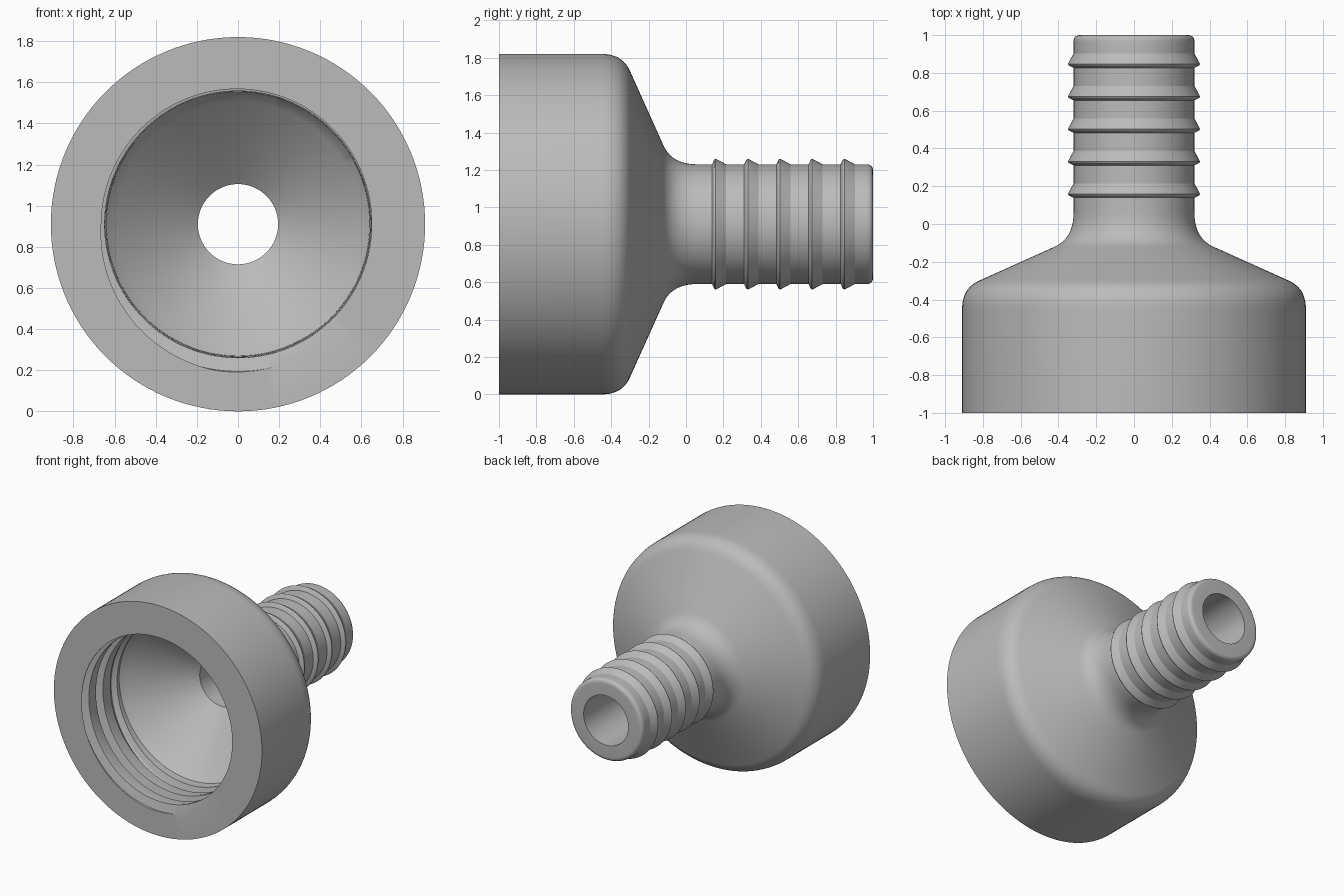
import bpy, bmesh, math
from mathutils import Vector

cube = bpy.data.objects.get("Cube")
if cube:
    bpy.data.objects.remove(cube)

SEGMENTS = 128
AXIS_Z = 0.91          # height of the turning axis
MOUTH, THREAD_END = -1.0, -0.57
PITCH = 0.17
# thread groove: (fraction of a turn, depth below the crest)
GROOVE = [(0, 0), (0.5, 0.015), (0.62, 0.045), (0.73, 0.07), (0.79, 0.066), (0.88, 0), (1, 0)]


def bend(a, c, b, steps=10):
    """Rounded corner from a to b around the corner point c."""
    a, b, c = Vector(a), Vector(b), Vector(c)
    pts = []
    for i in range(steps + 1):
        t = i / steps
        pts.append(tuple(a * (1 - t) ** 2 + c * 2 * t * (1 - t) + b * t * t))
    return pts


def groove_radius(y, angle):
    """Radius of the threaded wall at depth y and turn angle."""
    depth = (y - MOUTH) / (THREAD_END - MOUTH)
    base = 0.65 - 0.01 * depth
    phase = (angle / math.tau + (y - MOUTH) / PITCH) % 1
    fade = min(1, (1 - depth) * 4)
    for (p, d), (q, e) in zip(GROOVE, GROOVE[1:]):
        if p <= phase <= q:
            return base + fade * (d + (e - d) * (phase - p) / (q - p))
    return base


def thread(angle):
    """Rows that follow the helix, clipped to the mouth and the thread end."""
    rows = [(groove_radius(MOUTH, angle), MOUTH)]
    for turn in range(5):
        for phase, _ in GROOVE[:-1]:
            y = MOUTH + PITCH * (turn + phase - angle / math.tau)
            y = min(max(y, MOUTH), THREAD_END)
            rows.append((groove_radius(y, angle), y))
    return rows + [(0.64, THREAD_END)]


# funnel and through bore
inside = [(0.595, -0.52), (0.195, -0.2), (0.195, 1.0)]
# rounded stem tip, then the barbs from back to front
stem = bend((0.285, 1.0), (0.32, 1.0), (0.32, 0.965), 6)
for i in reversed(range(5)):
    y = 0.155 + 0.172 * i
    stem += [(0.32, y + 0.06), (0.35, y + 0.004), (0.345, y - 0.004), (0.32, y - 0.016)]
# neck fillet, sloped shoulder and cup wall
body = bend((0.32, 0.06), (0.32, -0.075), (0.42, -0.12))
body += bend((0.82, -0.30), (0.91, -0.34), (0.91, -0.45))
body += [(0.91, MOUTH)]

# turn the closed section around the axis
bm = bmesh.new()
columns = []
for s in range(SEGMENTS + 1):
    angle = math.tau * s / SEGMENTS
    section = thread(angle) + inside + stem + body
    columns.append([bm.verts.new((r * math.cos(angle), y, AXIS_Z + r * math.sin(angle)))
                    for r, y in section])
for left, right in zip(columns, columns[1:]):
    for i in range(len(left)):
        bm.faces.new((left[i - 1], left[i], right[i], right[i - 1]))
bmesh.ops.remove_doubles(bm, verts=bm.verts, dist=0.0004)
bmesh.ops.recalc_face_normals(bm, faces=bm.faces)

mesh = bpy.data.meshes.new("hose_adapter")
bm.to_mesh(mesh)
bm.free()
adapter = bpy.data.objects.new("hose_adapter", mesh)
bpy.context.collection.objects.link(adapter)

grey = bpy.data.materials.new("plain grey")
grey.use_nodes = True
colour = (0.5, 0.5, 0.5, 1)
grey.diffuse_color = colour
grey.node_tree.nodes["Principled BSDF"].inputs["Base Color"].default_value = colour
mesh.materials.append(grey)

bpy.ops.object.select_all(action="DESELECT")
adapter.select_set(True)
bpy.context.view_layer.objects.active = adapter
bpy.ops.object.shade_smooth_by_angle(angle=math.radians(25))
